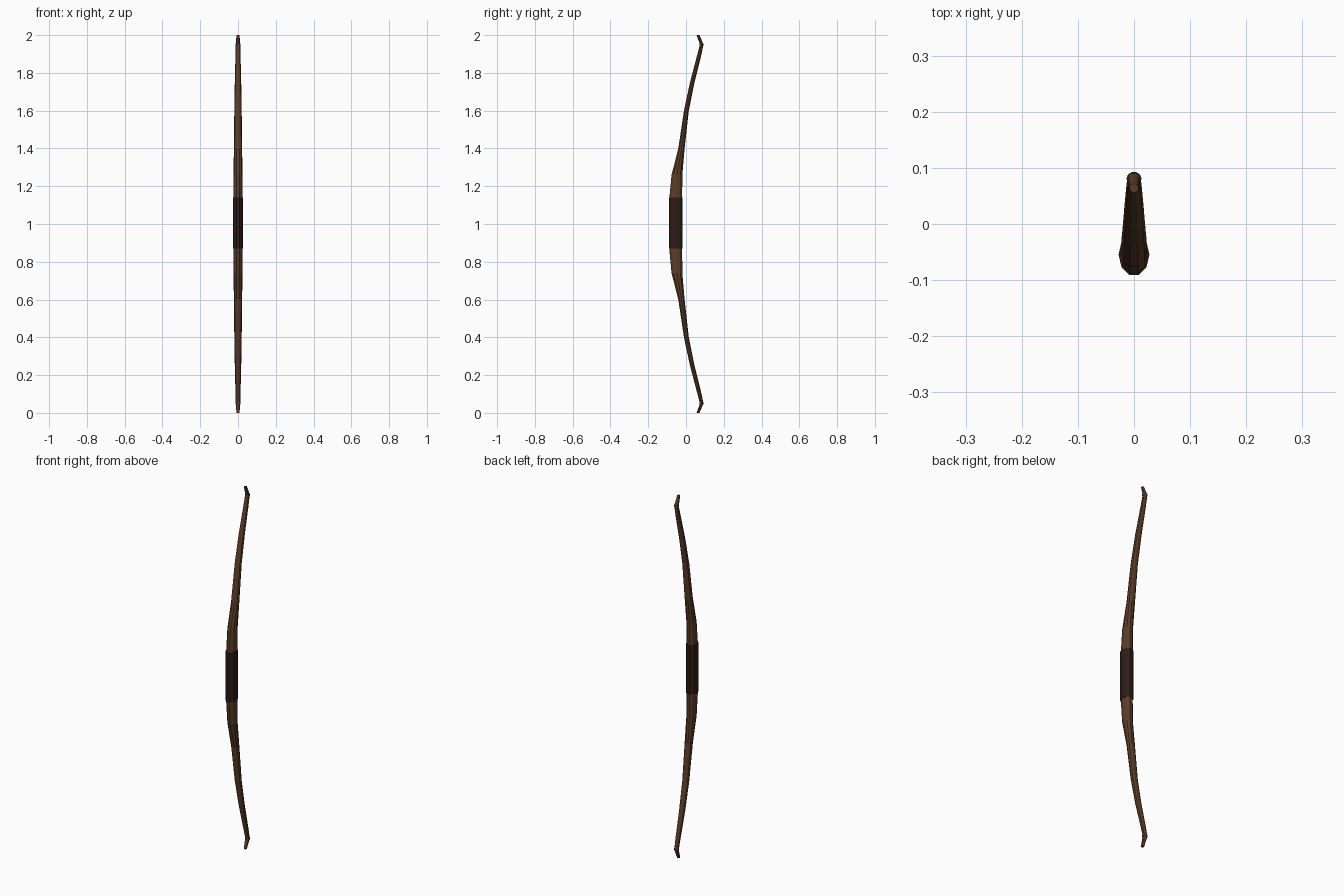
import bpy, bmesh, math

if "Cube" in bpy.data.objects:
    bpy.data.objects.remove(bpy.data.objects["Cube"])

SIDES = 10

def material(name, color):
    m = bpy.data.materials.new(name)
    m.diffuse_color = (*color, 1)
    m.use_nodes = True
    m.node_tree.nodes["Principled BSDF"].inputs["Base Color"].default_value = m.diffuse_color
    return m

def loft(name, stations, mat):
    """Skin ten-sided oval rings; station = (z, centre y, half depth, half width)."""
    bm = bmesh.new()
    rings = []
    for z, yc, hy, hx in stations:
        rings.append([bm.verts.new((hx * math.cos(a), yc + hy * math.sin(a), z))
                      for a in (2 * math.pi * i / SIDES for i in range(SIDES))])
    for lo, hi in zip(rings, rings[1:]):
        for i in range(SIDES):
            j = (i + 1) % SIDES
            bm.faces.new((lo[i], lo[j], hi[j], hi[i]))
    bm.faces.new(rings[0][::-1])
    bm.faces.new(rings[-1])
    bmesh.ops.recalc_face_normals(bm, faces=bm.faces)
    mesh = bpy.data.meshes.new(name)
    bm.to_mesh(mesh)
    bm.free()
    mesh.materials.append(mat)
    obj = bpy.data.objects.new(name, mesh)
    bpy.context.collection.objects.link(obj)
    return obj

wood = material("wood", (0.105, 0.046, 0.021))
leather = material("dark_leather", (0.026, 0.012, 0.008))

# Bow stave: upper half stations, mirrored about the middle
upper = [
    (0.13, -0.0545, 0.036, 0.0245),
    (0.26, -0.048, 0.030, 0.0235),
    (0.40, -0.024, 0.0175, 0.0220),
    (0.60, 0.002, 0.0135, 0.0195),
    (0.75, 0.033, 0.0125, 0.0170),
    (0.89, 0.069, 0.0115, 0.0135),
    (0.95, 0.083, 0.0100, 0.0120),
    (1.00, 0.064, 0.0080, 0.0080),
]
stave = [(1 - t, *r) for t, *r in reversed(upper)] + [(1 + t, *r) for t, *r in upper]
loft("bow_stave", stave, wood)

# Leather grip wrap
loft("grip_wrap", [(0.87, -0.0545, 0.0385, 0.0275),
                   (1.14, -0.0545, 0.0385, 0.0275)], leather)

# Small raised string nocks at the limb tips
for label, s in (("upper", 1), ("lower", -1)):
    loft(label + "_nock", [(1 + s * 0.943, 0.081, 0.011, 0.0135),
                           (1 + s * 0.955, 0.081, 0.011, 0.0135)], wood)
